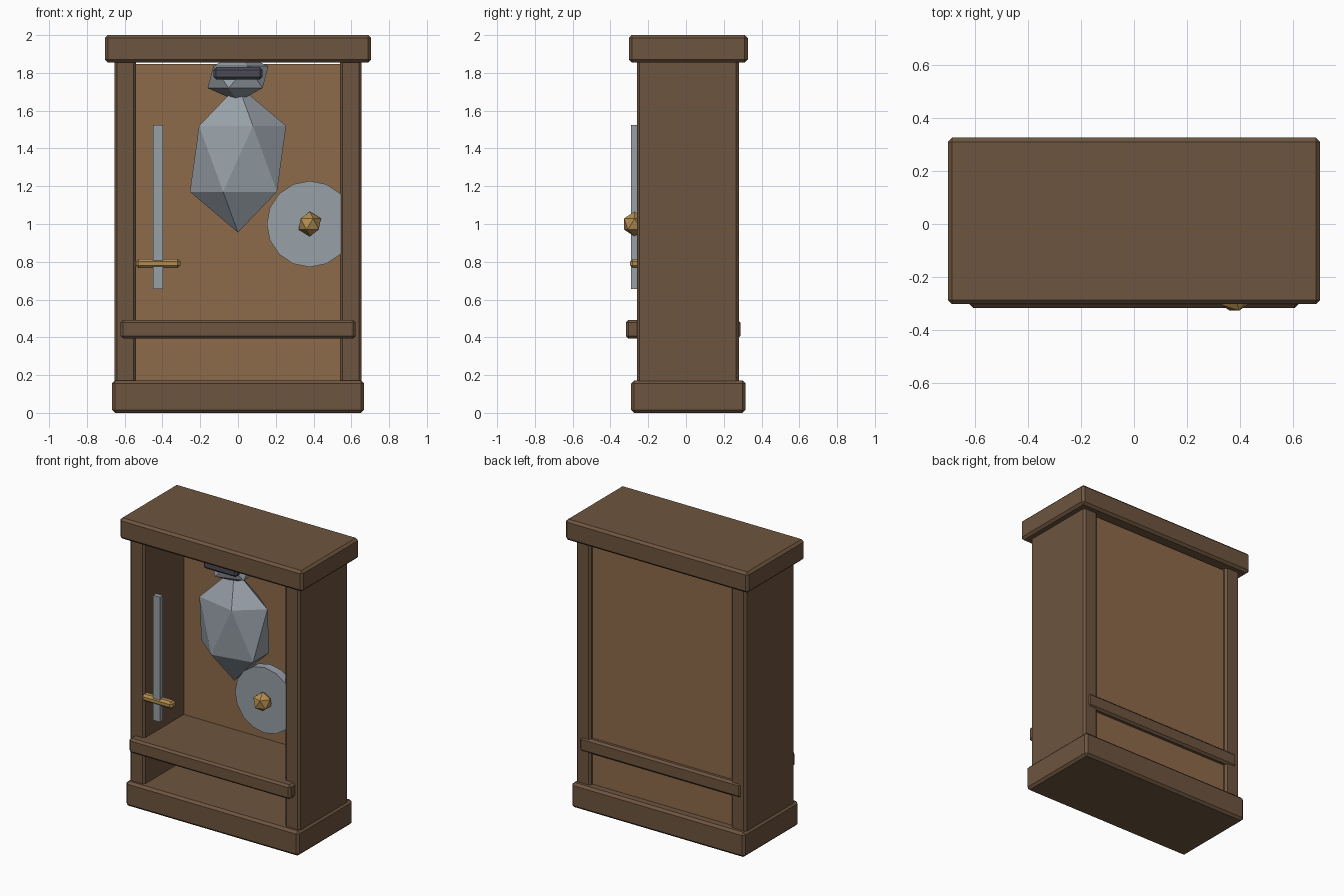
import bpy, math

if "Cube" in bpy.data.objects:
    bpy.data.objects.remove(bpy.data.objects["Cube"])

def material(name, rgb):
    m = bpy.data.materials.new(name)
    m.diffuse_color = (*rgb, 1)
    m.use_nodes = True
    m.node_tree.nodes["Principled BSDF"].inputs["Base Color"].default_value = m.diffuse_color
    return m

FRAME = material("dark_wood", (0.155, 0.09, 0.05))
PANEL = material("light_wood", (0.27, 0.145, 0.068))
STEEL = material("steel", (0.31, 0.35, 0.39))
DARK = material("dark_steel", (0.07, 0.07, 0.09))
BRASS = material("brass", (0.45, 0.27, 0.08))

def finish(name, mat):
    ob = bpy.context.object
    ob.name = name
    ob.data.materials.append(mat)
    return ob

def box(name, lo, hi, mat, bevel=0.0):
    """Box between two corners, with an optional one-segment chamfer."""
    bpy.ops.mesh.primitive_cube_add(size=1, location=[(a + b) / 2 for a, b in zip(lo, hi)])
    ob = finish(name, mat)
    ob.scale = [b - a for a, b in zip(lo, hi)]
    bpy.ops.object.transform_apply(location=False, rotation=False, scale=True)
    if bevel:
        mod = ob.modifiers.new("chamfer", 'BEVEL')
        mod.width = bevel
        mod.segments = 1
    return ob

def facet(name, loc, radii, mat):
    """Stretched icosahedron."""
    bpy.ops.mesh.primitive_ico_sphere_add(subdivisions=1, radius=1, location=loc)
    ob = finish(name, mat)
    ob.scale = radii
    bpy.ops.object.transform_apply(location=False, rotation=False, scale=True)
    return ob

# Cabinet
box("base", (-0.667, -0.29, 0), (0.667, 0.315, 0.172), FRAME, 0.016)
box("top", (-0.705, -0.303, 1.855), (0.705, 0.327, 2.0), FRAME, 0.016)
for side, s in (("left", -1), ("right", 1)):
    x0, x1 = sorted((s * 0.54, s * 0.655))
    box(side + "_side", (x0, -0.26, 0.1), (x1, 0.28, 1.93), FRAME, 0.014)
box("back_panel", (-0.55, 0.175, 0.1), (0.55, 0.255, 1.848), PANEL)
box("shelf", (-0.622, -0.318, 0.393), (0.622, 0.288, 0.493), FRAME, 0.014)

# Armour: breastplate, helmet and visor
facet("breastplate", (0, -0.04, 1.345), (0.285, 0.17, 0.39), STEEL)
facet("helmet", (0, -0.04, 1.778), (0.18, 0.165, 0.13), STEEL)
box("visor", (-0.13, -0.205, 1.765), (0.13, -0.15, 1.83), DARK, 0.014)

# Sword
box("sword_blade", (-0.45, -0.29, 0.655), (-0.397, -0.258, 1.525), STEEL)
box("sword_guard", (-0.54, -0.296, 0.766), (-0.305, -0.24, 0.815), BRASS, 0.014)

# Round shield with boss
bpy.ops.mesh.primitive_cylinder_add(vertices=16, radius=0.228, depth=0.06,
                                    location=(0.38, -0.22, 1.0),
                                    rotation=(math.pi / 2, 0, 0))
finish("shield", STEEL)
facet("shield_boss", (0.38, -0.272, 1.0), (0.066, 0.066, 0.066), BRASS)
